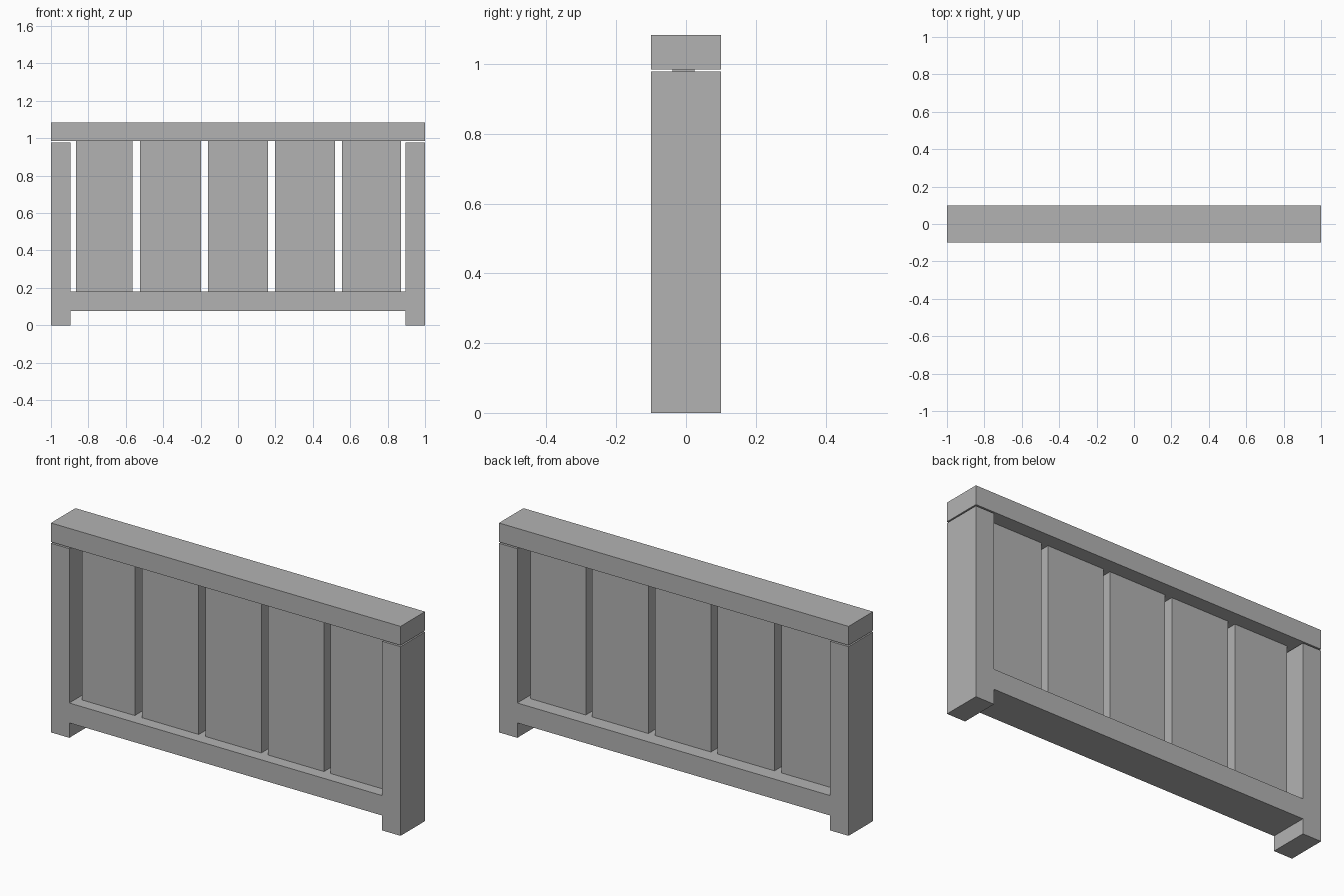
import bpy
import bmesh
from mathutils import Vector

cube = bpy.data.objects.get("Cube")
if cube:
    bpy.data.objects.remove(cube, do_unlink=True)

# Single flat grey for the whole railing
grey = bpy.data.materials.new("plain grey")
grey.use_nodes = True
colour = (0.45, 0.45, 0.45, 1)
grey.diffuse_color = colour
grey.node_tree.nodes["Principled BSDF"].inputs["Base Color"].default_value = colour


def extrude_profile(name, points, y_front, y_back):
    """Extrude an x-z outline from y_front to y_back."""
    bm = bmesh.new()
    face = bm.faces.new([bm.verts.new((x, y_front, z)) for x, z in points])
    result = bmesh.ops.extrude_face_region(bm, geom=[face], use_keep_orig=True)
    verts = [v for v in result["geom"] if isinstance(v, bmesh.types.BMVert)]
    bmesh.ops.translate(bm, vec=Vector((0, y_back - y_front, 0)), verts=verts)
    bmesh.ops.recalc_face_normals(bm, faces=bm.faces)
    mesh = bpy.data.meshes.new(name)
    bm.to_mesh(mesh)
    bm.free()
    mesh.materials.append(grey)
    obj = bpy.data.objects.new(name, mesh)
    bpy.context.collection.objects.link(obj)
    return obj


def box(name, x0, x1, y0, y1, z0, z1):
    return extrude_profile(name, [(x0, z0), (x1, z0), (x1, z1), (x0, z1)], y0, y1)


DEPTH = 0.1
POST_TOP, RAIL_BOTTOM, RAIL_TOP = 0.978, 0.077, 0.18
CAP_BOTTOM, CAP_TOP = 0.985, 1.083

# Two posts and the lower rail as one continuous frame
half = [(0.895, RAIL_BOTTOM), (0.895, 0), (1, 0),
        (1, POST_TOP), (0.895, POST_TOP), (0.895, RAIL_TOP)]
outline = half + [(-x, z) for x, z in reversed(half)]
extrude_profile("post_and_lower_rail_frame", outline, -DEPTH, DEPTH)

# Top rail, a hair above the posts
box("top_rail", -1, 1, -DEPTH, DEPTH, CAP_BOTTOM, CAP_TOP)

# Five wide, thin slats
slats = [(-0.866, -0.564), (-0.524, -0.198), (-0.16, 0.16),
         (0.198, 0.519), (0.556, 0.872)]
for i, (x0, x1) in enumerate(slats, 1):
    box(f"slat_{i}", x0, x1, -0.038, 0.025, RAIL_TOP, CAP_BOTTOM)
